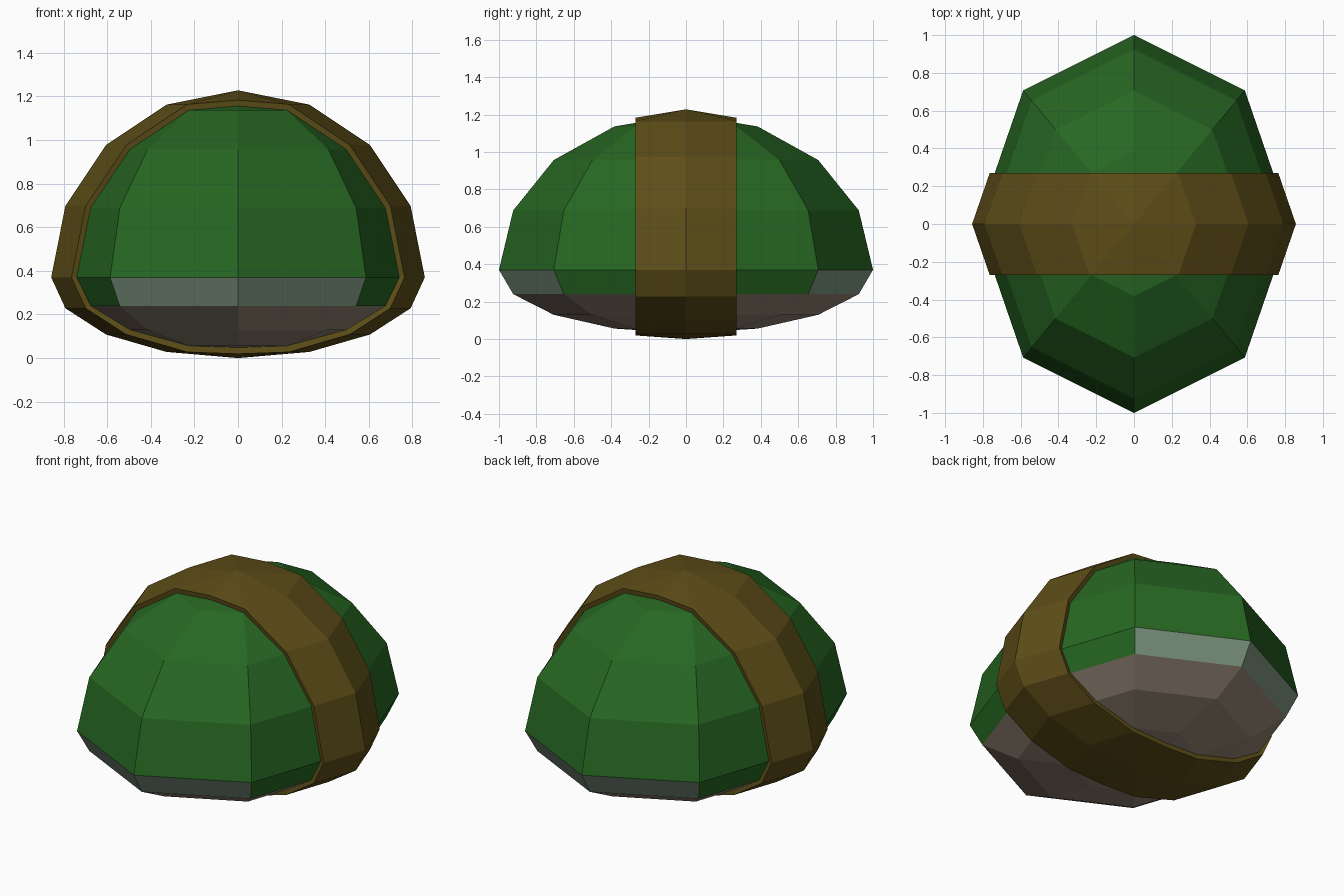
import bpy, bmesh

if "Cube" in bpy.data.objects:
    bpy.data.objects.remove(bpy.data.objects["Cube"])

MID = 0.37  # height of the widest ring


def material(name, rgb):
    m = bpy.data.materials.new(name)
    m.diffuse_color = (*rgb, 1)
    m.use_nodes = True
    m.node_tree.nodes["Principled BSDF"].inputs["Base Color"].default_value = m.diffuse_color
    return m


green = material("shell_green", (0.02, 0.135, 0.016))
gold = material("band_brown", (0.11, 0.075, 0.009))
tan = material("belly_tan", (0.30, 0.24, 0.18))
grey = material("end_grey", (0.20, 0.29, 0.21))


def dome(rx, ry, top, bottom):
    """Eight-sided sphere, squashed below its widest ring."""
    bm = bmesh.new()
    bmesh.ops.create_uvsphere(bm, u_segments=8, v_segments=8, radius=1)
    for v in bm.verts:
        h = v.co.z * (top if v.co.z > 0 else bottom)
        v.co = (v.co.x * rx, v.co.y * ry, MID + h)
    return bm


def finish(bm, name, mat):
    me = bpy.data.meshes.new(name)
    bm.to_mesh(me)
    bm.free()
    me.materials.append(mat)
    ob = bpy.data.objects.new(name, me)
    bpy.context.collection.objects.link(ob)
    return ob


def zone(face):
    """Which part of the body a face belongs to."""
    c = face.calc_center_median()
    if c.z < 0.23:
        return "belly"
    if c.z < MID and abs(c.y) > 0.6:
        return "end_trim"
    return "shell"


# Body: green shell, pale end trim and tan belly
for name, mat in (("shell", green), ("end_trim", grey), ("belly", tan)):
    bm = dome(0.83, 1.0, 0.83, 0.34)
    extra = [f for f in bm.faces if zone(f) != name]
    bmesh.ops.delete(bm, geom=extra, context='FACES')
    finish(bm, name, mat)

# Band: slice of a slightly larger dome, given thickness
bm = dome(0.857, 1.03, 0.858, 0.37)
for side in (-1, 1):
    bmesh.ops.bisect_plane(bm, geom=bm.verts[:] + bm.edges[:] + bm.faces[:],
                           plane_co=(0, side * 0.27, 0), plane_no=(0, side, 0),
                           clear_outer=True)
band = finish(bm, "band", gold)
solid = band.modifiers.new("thickness", 'SOLIDIFY')
solid.thickness = 0.04
solid.offset = -1
